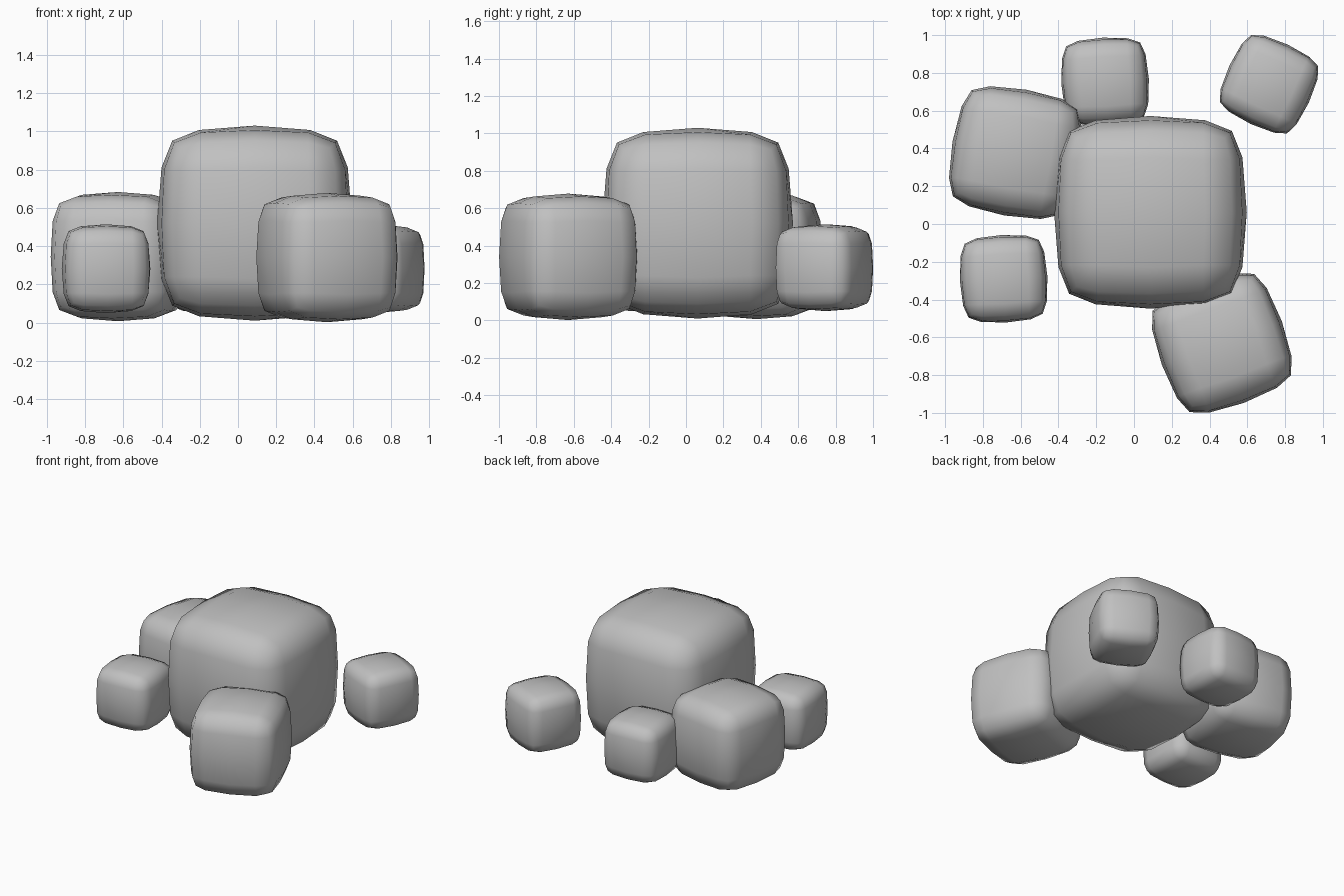
import bpy, bmesh, math

cube = bpy.data.objects.get("Cube")
if cube:
    bpy.data.objects.remove(cube, do_unlink=True)

# Stone material
stone = bpy.data.materials.new("stone_grey")
stone.use_nodes = True
grey = (0.53, 0.53, 0.53, 1)
stone.diffuse_color = grey
stone.node_tree.nodes["Principled BSDF"].inputs["Base Color"].default_value = grey

# Pillowed cube profile: for each kind of grid point, where each grid step lands
PILLOW = {
    (0, 0, 2): {2: 1.0},
    (0, 1, 2): {1: 0.57, 2: 0.955},
    (1, 1, 2): {1: 0.55, 2: 0.928},
    (0, 2, 2): {2: 0.845},
    (1, 2, 2): {1: 0.55, 2: 0.825},
    (2, 2, 2): {2: 0.77},
}


def rounded_block(name, half, location, turn):
    """Cube with four panels per edge, bulged into a soft block."""
    bm = bmesh.new()
    bmesh.ops.create_cube(bm, size=4)
    bmesh.ops.subdivide_edges(bm, edges=bm.edges[:], cuts=3, use_grid_fill=True)
    for v in bm.verts:
        steps = [round(c) for c in v.co]
        kind = PILLOW[tuple(sorted(abs(s) for s in steps))]
        v.co = [math.copysign(kind.get(abs(s), 0), s) * half for s in steps]
    for f in bm.faces:
        f.smooth = True
    bmesh.ops.recalc_face_normals(bm, faces=bm.faces[:])
    mesh = bpy.data.meshes.new(name)
    bm.to_mesh(mesh)
    bm.free()
    mesh.materials.append(stone)
    block = bpy.data.objects.new(name, mesh)
    block.location = location
    block.rotation_euler.z = math.radians(turn)
    bpy.context.collection.objects.link(block)


# Large centre block, two medium blocks and three small ones
rounded_block("large_block", 0.51, (0.087, 0.062, 0.52), 0)
rounded_block("front_medium_block", 0.338, (0.465, -0.63, 0.34), 20)
rounded_block("back_medium_block", 0.338, (-0.628, 0.378, 0.345), -10)
rounded_block("front_small_block", 0.232, (-0.69, -0.29, 0.282), 3)
rounded_block("back_small_block", 0.232, (-0.153, 0.755, 0.282), 3)
rounded_block("corner_small_block", 0.232, (0.715, 0.74, 0.282), -25)
